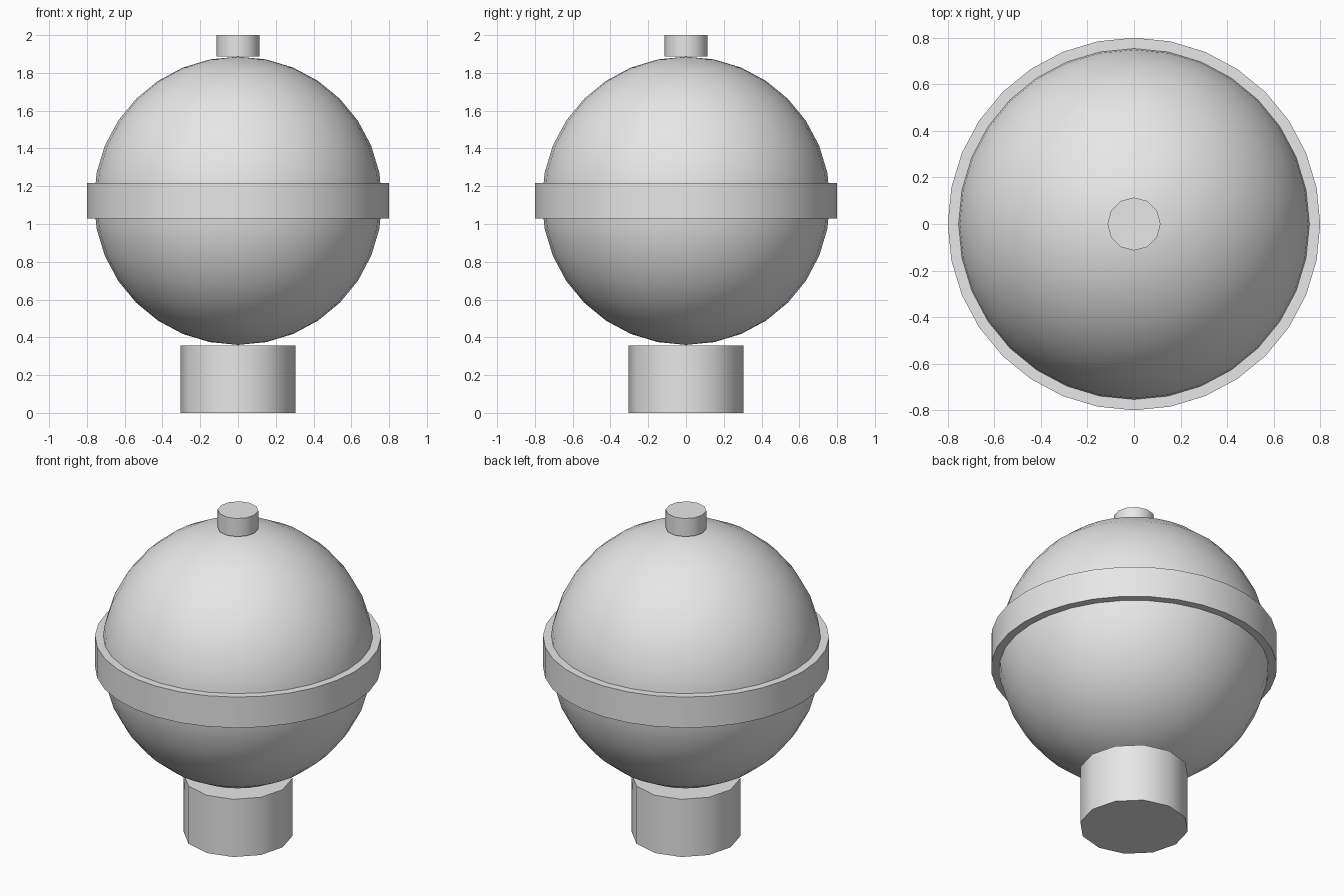
import bpy
import math

default_cube = bpy.data.objects.get("Cube")
if default_cube:
    bpy.data.objects.remove(default_cube, do_unlink=True)

# One plain grey for the whole model
GREY = (0.8, 0.8, 0.8, 1.0)
grey = bpy.data.materials.new("plain_grey")
grey.use_nodes = True
grey.diffuse_color = GREY
grey.node_tree.nodes["Principled BSDF"].inputs["Base Color"].default_value = GREY


def finish(name):
    obj = bpy.context.active_object
    obj.name = obj.data.name = name
    obj.data.materials.append(grey)
    bpy.ops.object.shade_smooth_by_angle(angle=math.radians(40))
    return obj


def cylinder(name, radius, bottom, top, sides):
    bpy.ops.mesh.primitive_cylinder_add(
        vertices=sides, radius=radius, depth=top - bottom,
        location=(0, 0, (bottom + top) / 2))
    return finish(name)


# Round body
CENTRE = 1.123
bpy.ops.mesh.primitive_uv_sphere_add(
    segments=32, ring_count=16, radius=0.763, location=(0, 0, CENTRE))
finish("ball_body")

# Raised belt around the middle
cylinder("middle_band", 0.80, CENTRE - 0.095, CENTRE + 0.095, 32)

# Foot below and button on top
cylinder("base_foot", 0.305, 0.0, 0.356, 12)
cylinder("top_button", 0.114, 1.888, 2.0, 12)
